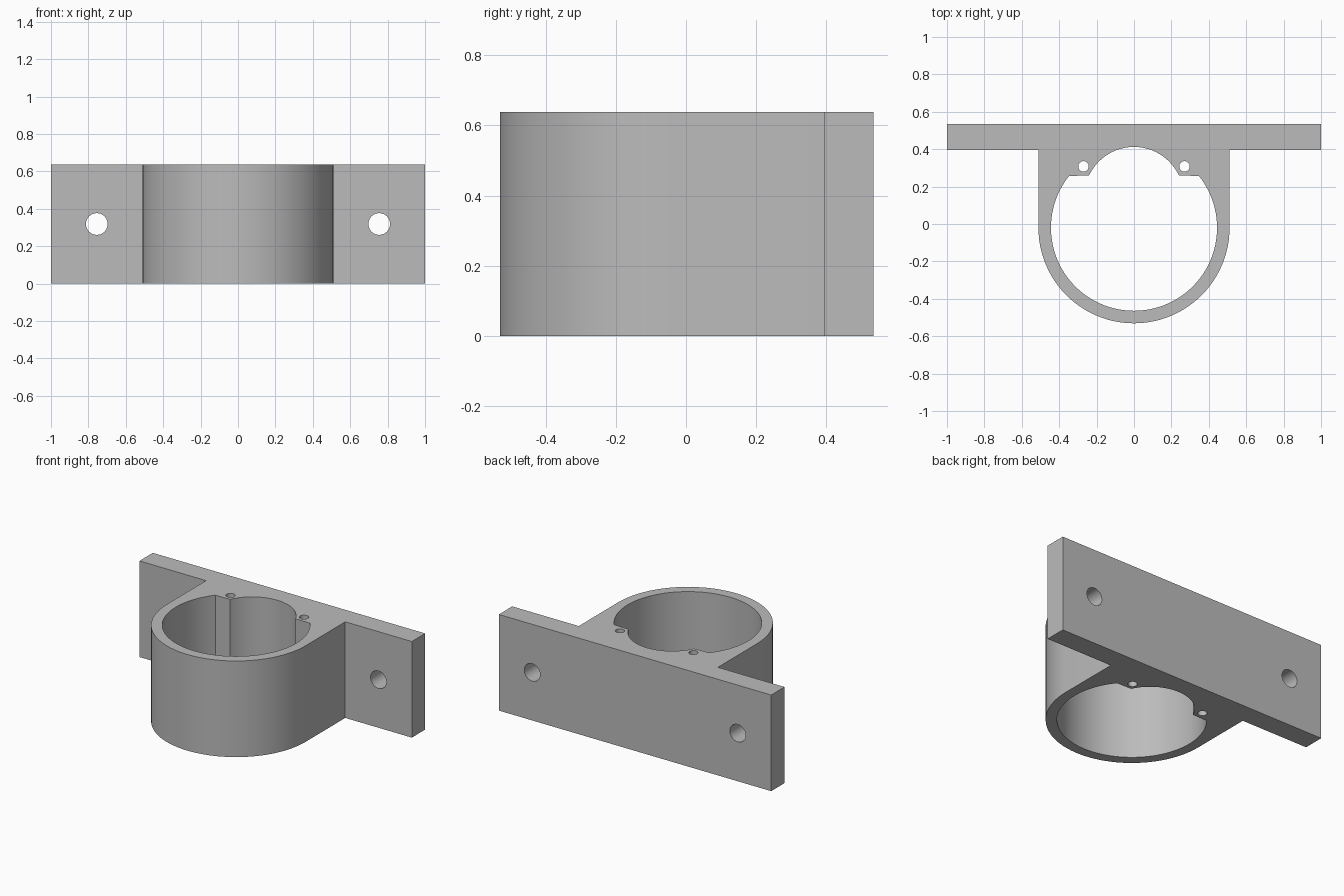
import bpy, bmesh, math
from mathutils import Matrix

cube = bpy.data.objects.get("Cube")
if cube:
    bpy.data.objects.remove(cube, do_unlink=True)

HEIGHT = 0.638
BACK, PLATE_FRONT = 0.535, 0.395
RING_Y, OUTER_R, BORE_R = -0.02, 0.511, 0.444
TAB_Y, TAB_IN = 0.257, 0.24          # flat ends of the two screw tabs
RELIEF_Y, RELIEF_TOP = 0.147, 0.412  # small arc between the tabs

grey = bpy.data.materials.new("plain grey")
grey.use_nodes = True
colour = (0.5, 0.5, 0.5, 1)
grey.diffuse_color = colour
grey.node_tree.nodes["Principled BSDF"].inputs["Base Color"].default_value = colour


def arc(cy, r, start, end, steps):
    """Points on an arc centred on x = 0."""
    angles = [start + (end - start) * i / steps for i in range(steps + 1)]
    return [(r * math.cos(a), cy + r * math.sin(a)) for a in angles]


def prism(name, outline, z0, z1):
    """Extrude a closed outline upward."""
    bm = bmesh.new()
    face = bm.faces.new([bm.verts.new((x, y, z0)) for x, y in outline])
    result = bmesh.ops.extrude_face_region(bm, geom=[face])
    verts = [v for v in result["geom"] if isinstance(v, bmesh.types.BMVert)]
    bmesh.ops.translate(bm, verts=verts, vec=(0, 0, z1 - z0))
    bmesh.ops.recalc_face_normals(bm, faces=bm.faces)
    return finish(name, bm)


def pin(name, r, location, along_y=False):
    """Round cutter along z or y."""
    bm = bmesh.new()
    turn = Matrix.Rotation(math.pi / 2, 4, "X") if along_y else Matrix()
    bmesh.ops.create_cone(bm, cap_ends=True, segments=40, radius1=r, radius2=r,
                          depth=2, matrix=Matrix.Translation(location) @ turn)
    return finish(name, bm)


def finish(name, bm):
    mesh = bpy.data.meshes.new(name)
    bm.to_mesh(mesh)
    bm.free()
    mesh.materials.append(grey)
    obj = bpy.data.objects.new(name, mesh)
    bpy.context.collection.objects.link(obj)
    return obj


# Bracket body: round front, straight cheeks and mounting plate in one outline
outline = arc(RING_Y, OUTER_R, math.pi, 2 * math.pi, 48)
outline += [(OUTER_R, PLATE_FRONT), (1, PLATE_FRONT), (1, BACK),
            (-1, BACK), (-1, PLATE_FRONT), (-OUTER_R, PLATE_FRONT)]
bracket = prism("clamp_bracket", outline, 0, HEIGHT)

# Bore with two tabs and a smaller arc between them
tab_angle = math.asin((TAB_Y - RING_Y) / BORE_R)
relief_r = RELIEF_TOP - RELIEF_Y
relief_angle = math.acos(TAB_IN / relief_r)
bore = arc(RING_Y, BORE_R, math.pi - tab_angle, 2 * math.pi + tab_angle, 72)
bore += arc(RELIEF_Y, relief_r, relief_angle, math.pi - relief_angle, 36)
cutters = [prism("bore_cutter", bore, -0.2, HEIGHT + 0.2)]

# Screw holes in the tabs and bolt holes in the plate
for side, s in (("left", 1), ("right", -1)):
    cutters.append(pin(side + "_screw_cutter", 0.028, (s * 0.27, 0.308, HEIGHT / 2)))
    cutters.append(pin(side + "_bolt_cutter", 0.058, (s * 0.755, BACK, HEIGHT / 2), True))

for cutter in cutters:
    cutter.hide_render = True
    mod = bracket.modifiers.new(cutter.name, "BOOLEAN")
    mod.operation = "DIFFERENCE"
    mod.solver = "EXACT"
    mod.object = cutter

# Bake the cuts, then drop the cutters
bpy.context.view_layer.update()
graph = bpy.context.evaluated_depsgraph_get()
cut_mesh = bpy.data.meshes.new_from_object(bracket.evaluated_get(graph))
bracket.modifiers.clear()
bracket.data = cut_mesh
for cutter in cutters:
    bpy.data.objects.remove(cutter, do_unlink=True)

bpy.ops.object.select_all(action="DESELECT")
bracket.select_set(True)
bpy.context.view_layer.objects.active = bracket
bpy.ops.object.shade_smooth_by_angle(angle=math.radians(25))
